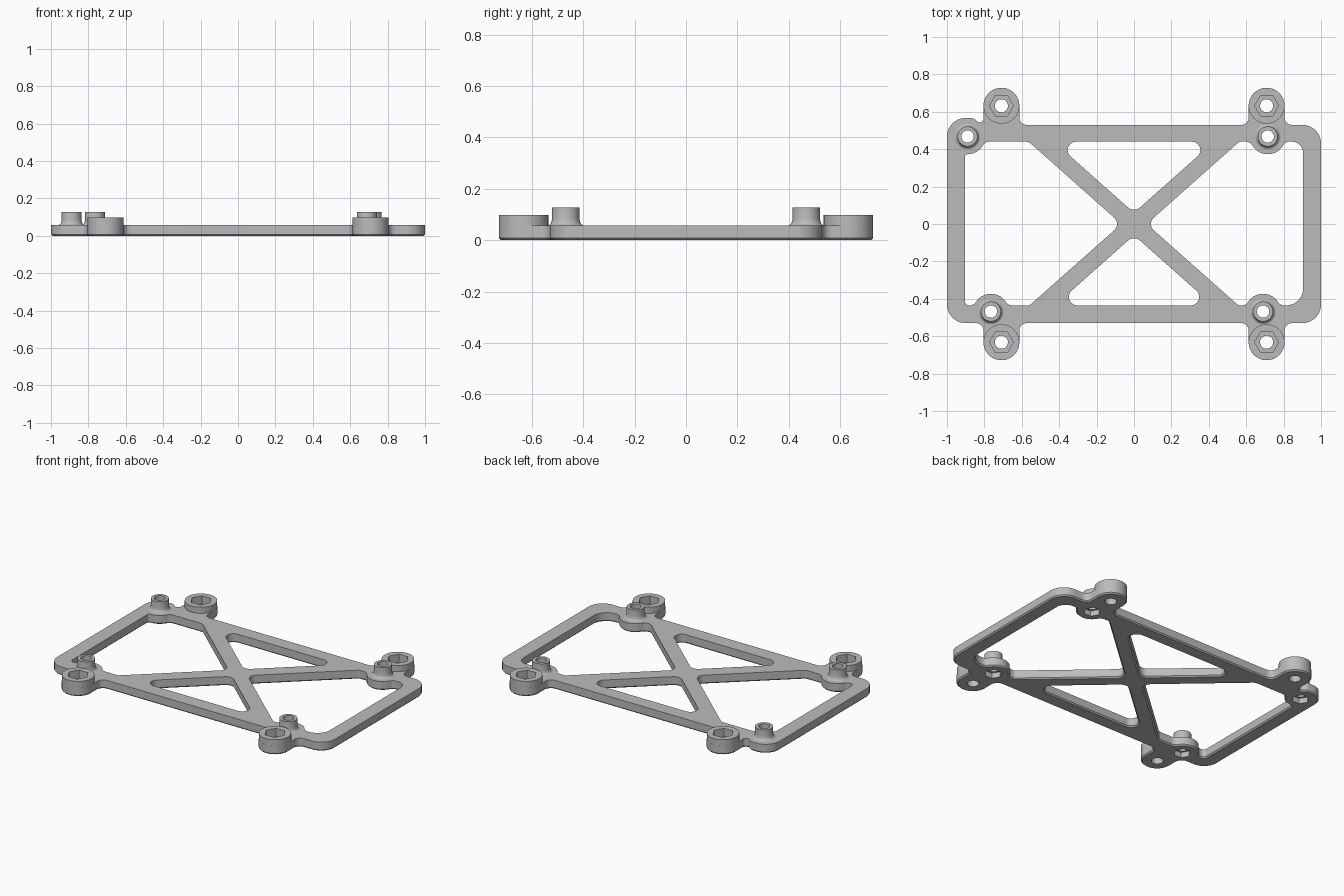
import bpy, bmesh
from math import pi, sin, cos, atan2, sqrt, radians
from mathutils import Vector

cube = bpy.data.objects.get("Cube")
if cube:
    bpy.data.objects.remove(cube, do_unlink=True)

PLATE, EAR_TOP, POST_TOP, CHAMFER = 0.058, 0.098, 0.128, 0.008
EAR_X, EAR_Y, EAR_R = 0.709, 0.632, 0.096
PAD_R, FILLET = 0.095, 0.04
EDGE = 0.53
EARS = {"back_left": (EAR_X, EAR_Y), "back_right": (-EAR_X, EAR_Y),
        "front_left": (EAR_X, -EAR_Y), "front_right": (-EAR_X, -EAR_Y)}
POSTS = {"back_left": (0.715, 0.468), "back_right": (-0.89, 0.468),
         "front_left": (0.69, -0.468), "front_right": (-0.765, -0.468)}

GREY = (0.5, 0.5, 0.5, 1)
grey = bpy.data.materials.new("plain grey")
grey.use_nodes = True
grey.diffuse_color = GREY
grey.node_tree.nodes["Principled BSDF"].inputs["Base Color"].default_value = GREY


def arc(cx, cy, r, a0, a1, n=10):
    angles = [a0 + (a1 - a0) * i / n for i in range(n + 1)]
    return [(cx + r * cos(a), cy + r * sin(a)) for a in angles]


def pad_bump(name, edge, side):
    """Round pad swelling out of a straight window edge, left to right."""
    cx, cy = POSTS[name]
    lift = side * (edge - cy) + FILLET
    dx = sqrt((PAD_R + FILLET) ** 2 - lift ** 2)
    a = atan2(lift, dx)
    half = arc(-dx, lift, FILLET, -pi / 2, -a) + arc(0, 0, PAD_R, pi - a, pi / 2)
    full = half + [(-u, w) for u, w in reversed(half)]
    return [(cx + u, cy + side * w, 0) for u, w in full]


def rounded(corners):
    """Turn (x, y, radius) corners into a dense outline."""
    out = []
    for i, (x, y, r) in enumerate(corners):
        p = Vector((x, y))
        pts = [p]
        if r > 0:
            u = (Vector(corners[i - 1][:2]) - p).normalized()
            v = (Vector(corners[(i + 1) % len(corners)][:2]) - p).normalized()
            half = u.angle(v) / 2
            reach = r * cos(half) / sin(half)
            c = p + (u + v).normalized() * (r / sin(half))
            s, e = p + u * reach - c, p + v * reach - c
            pts = [c + s.lerp(e, k / 12).normalized() * r for k in range(13)]
        for q in pts:
            if not out or (q - out[-1]).length > 1e-4:
                out.append(q)
    if (out[0] - out[-1]).length < 1e-4:
        out.pop()
    return out


def orient(loop, ccw):
    area = sum(a.x * b.y - a.y * b.x for a, b in zip(loop, loop[1:] + loop[:1]))
    return loop if (area > 0) == ccw else loop[::-1]


def inset(loop, d):
    out = []
    for i, p in enumerate(loop):
        t = (loop[(i + 1) % len(loop)] - loop[i - 1]).normalized()
        out.append(p + Vector((-t.y, t.x)) * d)
    return out


def finish(bm, name):
    bmesh.ops.recalc_face_normals(bm, faces=bm.faces)
    mesh = bpy.data.meshes.new(name)
    bm.to_mesh(mesh)
    bm.free()
    obj = bpy.data.objects.new(name, mesh)
    bpy.context.collection.objects.link(obj)
    return obj


def skin(bm, rings):
    """Join successive closed rings with quads."""
    for a, b in zip(rings, rings[1:]):
        for k in range(len(a)):
            j = (k + 1) % len(a)
            bm.faces.new((a[k], a[j], b[j], b[k]))


def add_turned(bm, x, y, profile, segs):
    """Closed solid made of stacked rings of (radius, z)."""
    rings = [[bm.verts.new((px, py, z)) for px, py in arc(x, y, r, 0, 2 * pi, segs)[:-1]]
             for r, z in profile]
    skin(bm, rings)
    bm.faces.new(rings[0][::-1])
    bm.faces.new(rings[-1])


def turned(name, x, y, profile):
    bm = bmesh.new()
    add_turned(bm, x, y, profile, 48)
    return finish(bm, name)


def ear_neck(x, s, direction):
    a, b = x - direction * EAR_R, x + direction * EAR_R
    tip = s * (EAR_Y + EAR_R)
    return [(a, s * EDGE, FILLET), (a, tip, EAR_R - 0.001),
            (b, tip, EAR_R - 0.001), (b, s * EDGE, FILLET)]


# Outer outline: rounded frame, four ear necks and the offset back right corner
outer = [(-1, -EDGE, 0.1)] + ear_neck(-EAR_X, -1, 1) + ear_neck(EAR_X, -1, 1)
outer += [(1, -EDGE, 0.1), (1, EDGE, 0.1)] + ear_neck(EAR_X, 1, -1)
outer += ear_neck(-EAR_X, 1, -1)[:3]
outer += [(-EAR_X - EAR_R, 0.52, 0.02), (-0.86, 0.567, 0.04), (-1, 0.567, 0.1)]

# Windows between the diagonal struts
TOP, BOTTOM, SIDE = 0.44, -0.435, 0.904
back_window = [(-0.428, TOP, 0.045), (0.428, TOP, 0.045), (0, 0.06, 0.05)]
front_window = [(-0.422, BOTTOM, 0.045), (0.422, BOTTOM, 0.045), (0, -0.06, 0.05)]
left_window = [(0.068, 0, 0.045), (0.563, TOP, 0.03)] + pad_bump("back_left", TOP, -1)
left_window += [(SIDE, TOP, 0.06), (SIDE, BOTTOM, 0.09)]
left_window += pad_bump("front_left", BOTTOM, 1)[::-1] + [(0.558, BOTTOM, 0.03)]
corner_pad = pad_bump("back_right", TOP, -1)
right_window = corner_pad[len(corner_pad) // 2:] + [(-0.563, TOP, 0.04), (-0.068, 0, 0.045),
                                                    (-0.558, BOTTOM, 0.03)]
right_window += pad_bump("front_right", BOTTOM, 1)[::-1]
right_window += [(-SIDE, BOTTOM, 0.022), (-SIDE, 0.372, 0.012)]

# Plate with a chamfered underside
bm = bmesh.new()
low, high = [], []
for n, corners in enumerate([outer, back_window, front_window, left_window, right_window]):
    loop = orient(rounded(corners), n == 0)
    levels = [(inset(loop, CHAMFER), 0), (loop, CHAMFER), (loop, PLATE)]
    rings = [[bm.verts.new((p.x, p.y, z)) for p in pts] for pts, z in levels]
    skin(bm, rings)
    for edges, ring in ((low, rings[0]), (high, rings[-1])):
        edges += [bm.edges.get((ring[k - 1], ring[k])) for k in range(len(ring))]
for edges in (low, high):
    bmesh.ops.triangle_fill(bm, edges=edges, use_beauty=True)
parts = [finish(bm, "frame_plate")]

# Raised ears and flared standoff posts
for name, (x, y) in EARS.items():
    parts.append(turned("ear_" + name, x, y, [(EAR_R, PLATE), (EAR_R, EAR_TOP)]))
flare = [(0.068, PLATE), (0.062, 0.061), (0.058, 0.066), (0.055, 0.074),
         (0.053, 0.085), (0.053, POST_TOP)]
for name, (x, y) in POSTS.items():
    parts.append(turned("standoff_" + name, x, y, flare))

# Through holes, and hexagonal pockets above the ears and below the posts
holes, pockets = bmesh.new(), bmesh.new()
for x, y in EARS.values():
    add_turned(holes, x, y, [(0.035, -0.1), (0.035, 0.3)], 32)
    add_turned(pockets, x, y, [(0.064, 0.045), (0.064, 0.3)], 6)
for x, y in POSTS.values():
    add_turned(holes, x, y, [(0.033, -0.1), (0.033, 0.3)], 32)
    add_turned(pockets, x, y, [(0.052, -0.1), (0.052, 0.035)], 6)
cutters = [finish(holes, "hole_cutter"), finish(pockets, "pocket_cutter")]

for obj in parts:
    bpy.ops.object.select_all(action="DESELECT")
    obj.select_set(True)
    bpy.context.view_layer.objects.active = obj
    for cutter in cutters:
        cutter.hide_render = True
        mod = obj.modifiers.new("cut", "BOOLEAN")
        mod.operation, mod.solver, mod.object = "DIFFERENCE", "EXACT", cutter
        bpy.ops.object.modifier_apply(modifier=mod.name)
    obj.data.materials.clear()
    obj.data.materials.append(grey)
    bpy.ops.object.shade_smooth_by_angle(angle=radians(30))
for cutter in cutters:
    bpy.data.objects.remove(cutter, do_unlink=True)
